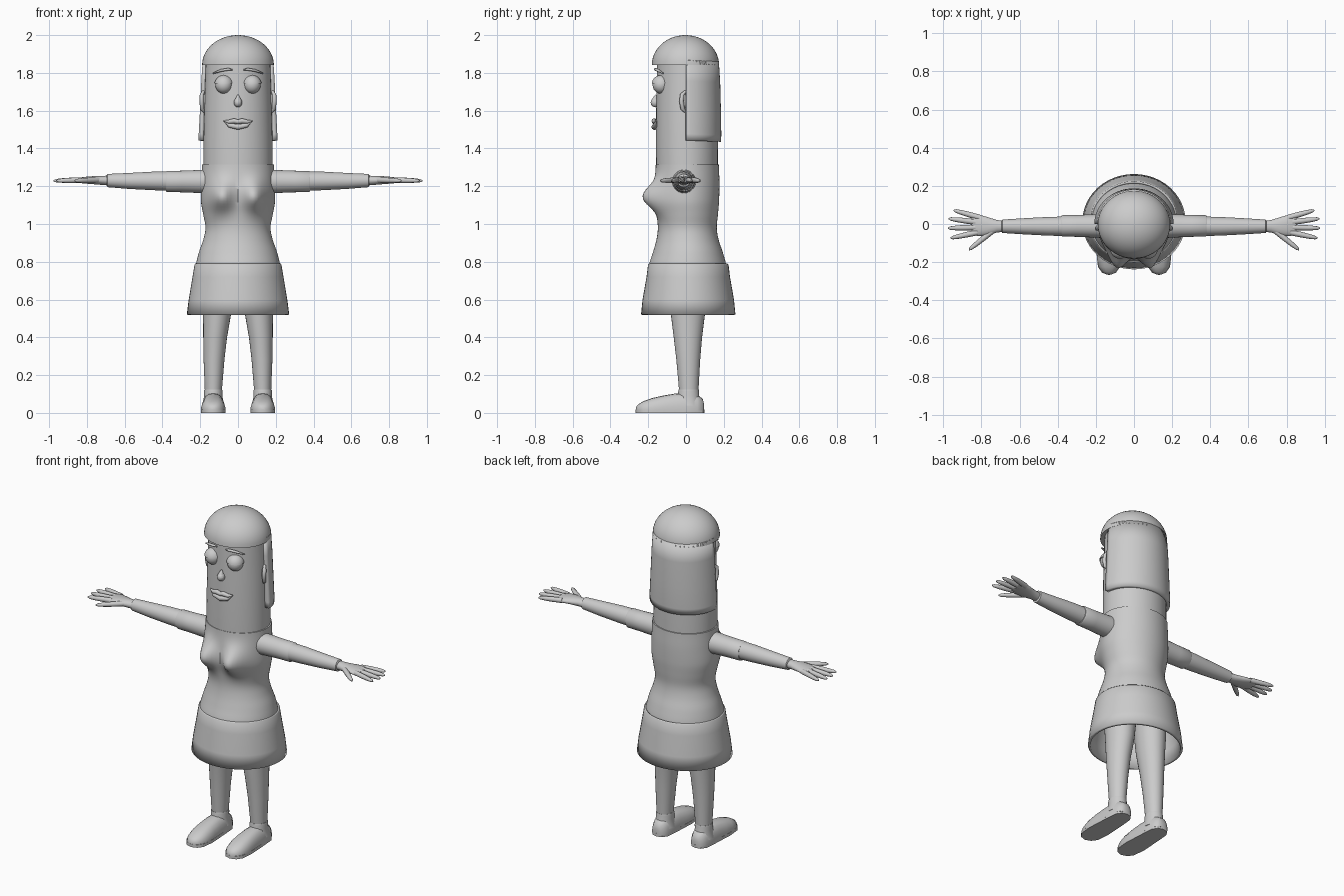
import bpy, math
from mathutils import Vector

if "Cube" in bpy.data.objects:
    bpy.data.objects.remove(bpy.data.objects["Cube"])

grey = bpy.data.materials.new("plain grey")
grey.diffuse_color = (0.6, 0.6, 0.6, 1)
grey.use_nodes = True
grey.node_tree.nodes["Principled BSDF"].inputs["Base Color"].default_value = grey.diffuse_color


def make(name, verts, faces, mirror=False, thick=0, angle=40):
    me = bpy.data.meshes.new(name)
    me.from_pydata([tuple(v) for v in verts], [], faces)
    ob = bpy.data.objects.new(name, me)
    bpy.context.collection.objects.link(ob)
    me.materials.append(grey)
    bpy.ops.object.select_all(action='DESELECT')
    ob.select_set(True)
    bpy.context.view_layer.objects.active = ob
    bpy.ops.object.mode_set(mode='EDIT')
    bpy.ops.mesh.select_all(action='SELECT')
    bpy.ops.mesh.normals_make_consistent(inside=False)
    bpy.ops.object.mode_set(mode='OBJECT')
    bpy.ops.object.shade_smooth_by_angle(angle=math.radians(angle))
    if thick:
        m = ob.modifiers.new("thickness", 'SOLIDIFY')
        m.thickness, m.offset = thick, -1
    if mirror:
        ob.modifiers.new("mirror", 'MIRROR')
    return ob


def loft(name, rings, caps=True, closed=True, **kw):
    """Skin a list of equal-sized rings of points."""
    n = len(rings[0])
    faces = [(i * n + j, i * n + (j + 1) % n, (i + 1) * n + (j + 1) % n, (i + 1) * n + j)
             for i in range(len(rings) - 1) for j in range(n if closed else n - 1)]
    if caps:
        faces += [tuple(range(n)), tuple(range((len(rings) - 1) * n, len(rings) * n))]
    return make(name, [p for r in rings for p in r], faces, **kw)


def flat_ring(z, cx, cy, rx, ry, n=40):
    return [Vector((cx + rx * math.cos(a), cy + ry * math.sin(a), z))
            for a in (2 * math.pi * k / n for k in range(n))]


def side_ring(x, cy, cz, ry, rz, n=20):
    return [Vector((x, cy + ry * math.cos(a), cz + rz * math.sin(a)))
            for a in (2 * math.pi * k / n for k in range(n))]


def tube(name, path, n=10, flat=1.0, up=(0, 0, 1), **kw):
    """Skin a path of (x, y, z, radius)."""
    pts = [Vector(p[:3]) for p in path]
    rings = []
    for i, p in enumerate(pts):
        d = (pts[min(i + 1, len(pts) - 1)] - pts[max(i - 1, 0)]).normalized()
        s = d.cross(Vector(up)).normalized()
        t = s.cross(d)
        r = path[i][3]
        rings.append([p + s * r * math.cos(a) + t * r * flat * math.sin(a)
                      for a in (2 * math.pi * k / n for k in range(n))])
    return loft(name, rings, angle=60, **kw)


def ball(name, c, r, lo=-90, hi=90, n=24, m=12, **kw):
    """Ellipsoid between two latitudes."""
    rings = []
    for i in range(m + 1):
        t = math.radians(lo + (hi - lo) * i / m)
        k = max(math.cos(t), 0.02)
        rings.append(flat_ring(c[2] + r[2] * math.sin(t), c[0], c[1], r[0] * k, r[1] * k, n))
    return loft(name, rings, **kw)


def sample(table, z):
    """Smooth interpolation in a table of rows sorted by falling z."""
    for i in range(len(table) - 1):
        a, b = table[i], table[i + 1]
        if a[0] >= z >= b[0]:
            t = (a[0] - z) / (a[0] - b[0])
            p, q = table[max(i - 1, 0)], table[min(i + 2, len(table) - 1)]
            return [0.5 * (2 * a[k] + (b[k] - p[k]) * t + (2 * p[k] - 5 * a[k] + 4 * b[k] - q[k]) * t * t
                           + (3 * a[k] - p[k] - 3 * b[k] + q[k]) * t ** 3) for k in range(1, len(a))]
    return table[-1][1:]


# Head and hair
loft("head", [flat_ring(z, 0, 0.005, rx, ry) for z, rx, ry in
              [(1.30, .183, .163), (1.45, .183, .165), (1.65, .178, .162), (1.88, .17, .158)]])
ball("hair_cap", (0, -.003, 1.842), (.19, .178, .158), lo=0, n=48)
rows = []
for z, rx, ry in [(1.86, .187, .174), (1.75, .194, .181), (1.6, .201, .185), (1.47, .208, .187), (1.435, .208, .185)]:
    rows.append([Vector((rx * math.cos(a), ry * math.sin(a), z + .008 * (1 - math.sin(a))))
                 for a in (math.pi * k / 28 for k in range(29))])
loft("hair_back", rows, caps=False, closed=False, thick=.028)

# Face
ball("eye", (.075, -.132, 1.737), (.045, .045, .047), mirror=True)
ball("upper_eyelid", (.075, -.132, 1.737), (.05, .05, .051), lo=8, mirror=True)
tube("eyebrow", [(.03, -.160, 1.817, .004), (.05, -.162, 1.819, .009), (.09, -.148, 1.813, .009),
                 (.132, -.121, 1.797, .004)], flat=.8, mirror=True)
ball("nose", (0, -.162, 1.643), (.022, .025, .025), n=16)
tube("nose_bridge", [(0, -.166, 1.645, .021), (0, -.163, 1.665, .013), (0, -.158, 1.684, .004)], up=(1, 0, 0))
tube("upper_lip", [(s * x, -.169 + .9 * x * x * 2, z, r) for s, x, z, r in
                   [(-1, .075, 1.548, .004), (-1, .05, 1.541, .011), (-1, .02, 1.546, .014), (1, 0, 1.541, .012),
                    (1, .02, 1.546, .014), (1, .05, 1.541, .011), (1, .075, 1.548, .004)]])
tube("lower_lip", [(s * x, -.167 + .9 * x * x * 2, z, r) for s, x, z, r in
                   [(-1, .07, 1.544, .004), (-1, .045, 1.522, .012), (1, 0, 1.514, .016),
                    (1, .045, 1.522, .012), (1, .07, 1.544, .004)]])
tube("ear", [(.18, -.005, 1.595, .007), (.19, -.018, 1.61, .011), (.193, -.024, 1.65, .012),
             (.192, -.02, 1.685, .011), (.182, -.004, 1.702, .007)], up=(1, 0, 0), mirror=True)
ball("inner_ear", (.18, -.01, 1.65), (.012, .014, .04), n=14, mirror=True)

# Torso: z, half width, front y, back y, with the bust pushed forward
body = [(1.315, .190, -.160, .174), (1.22, .194, -.165, .177), (1.12, .196, -.165, .175), (1.05, .184, -.155, .169),
        (.98, .172, -.149, .163), (.92, .183, -.156, .172), (.85, .207, -.175, .195), (.775, .224, -.198, .214)]
rings = []
for i in range(37):
    z = 1.315 - i * .015
    rx, f, b = sample(body, z)
    ring = flat_ring(z, 0, (f + b) / 2, rx, (b - f) / 2, 64)
    for p in ring:
        if p.y < 0:
            p.y -= .082 * math.exp(-((abs(p.x) - .09) / .06) ** 2 - ((z - 1.145) / .075) ** 2)
    rings.append(ring)
loft("blouse", rings)

# Open skirt
loft("skirt", [flat_ring(z, 0, .012, rx, ry, 48) for z, rx, ry in
               [(.79, .226, .208), (.785, .23, .213), (.72, .241, .221), (.60, .261, .242), (.52, .271, .25)]],
     caps=False, thick=.015)

# Legs and shoes
loft("leg", [flat_ring(z, x, y, rx, ry, 28) for z, x, y, rx, ry in
             [(.78, .098, .01, .098, .105), (.62, .108, .01, .082, .097), (.52, .111, .010, .074, .090),
              (.40, .121, .010, .063, .075), (.28, .127, .012, .055, .063), (.10, .131, .015, .044, .050)]], mirror=True)
loft("shoe_collar", [flat_ring(z, .131, y, rx, ry, 28) for z, y, rx, ry in
                     [(.125, .014, .047, .053), (.115, .014, .049, .055), (.09, .014, .048, .056), (.04, .015, .058, .07)]],
     mirror=True)
rings = []
for y, w, h in [(.096, .018, .045), (.088, .036, .075), (.06, .052, .095), (.0, .058, .105), (-.06, .06, .102),
                (-.12, .063, .092), (-.18, .064, .078), (-.225, .054, .062), (-.252, .036, .046), (-.265, .014, .03)]:
    rings.append([Vector((.131 + w * x, y, .012 + (h - .012) * z)) for x, z in
                  [(-1, 0), (-1, .25), (-.9, .55), (-.7, .82), (-.4, .96), (0, 1),
                   (.4, .96), (.7, .82), (.9, .55), (1, .25), (1, 0)]])
loft("shoe", rings, mirror=True, angle=50)
sole = [(.058, -.01), (.066, -.15), (.058, -.225), (.036, -.256), (0, -.268)]
outline = [(x, y) for x, y in sole] + [(-x, y) for x, y in sole[-2::-1]]
outline += [(-.052, .06), (-.032, .09), (0, .099), (.032, .09), (.052, .06)]
loft("sole", [[Vector((.131 + x, y, z)) for x, y in outline] for z in (0, .018)], mirror=True)

# Arms
loft("sleeve", [side_ring(x, -.01, 1.225, r, r, 28) for x, r in
                [(.12, .066), (.2, .061), (.30, .057), (.375, .056), (.382, .052)]], mirror=True)
loft("forearm", [side_ring(x, -.012, z, r, r, 28) for x, z, r in
                 [(.36, 1.227, .051), (.45, 1.228, .049), (.58, 1.228, .042), (.69, 1.23, .035), (.695, 1.23, .028)]],
     mirror=True)

# Hands
loft("palm", [side_ring(x, y, z, ry, rz) for x, y, z, ry, rz in
              [(.68, -.012, 1.23, .028, .026), (.72, -.012, 1.231, .033, .024), (.77, -.012, 1.232, .049, .021),
               (.82, -.006, 1.232, .057, .017), (.852, -.003, 1.231, .052, .011)]], mirror=True, angle=60)
for name, base, tip in [("index_finger", (.82, -.044), (.962, -.074)), ("middle_finger", (.83, -.018), (.976, -.022)),
                        ("ring_finger", (.83, .010), (.972, .028)), ("little_finger", (.81, .034), (.945, .072)),
                        ("thumb", (.74, -.035), (.865, -.136))]:
    path = []
    for t, r in [(0, .015), (.4, .0145), (.7, .0125), (.92, .009), (1, .003)]:
        path.append((base[0] + (tip[0] - base[0]) * t, base[1] + (tip[1] - base[1]) * t, 1.233 - .004 * t, r))
    tube(name, path, mirror=True)
